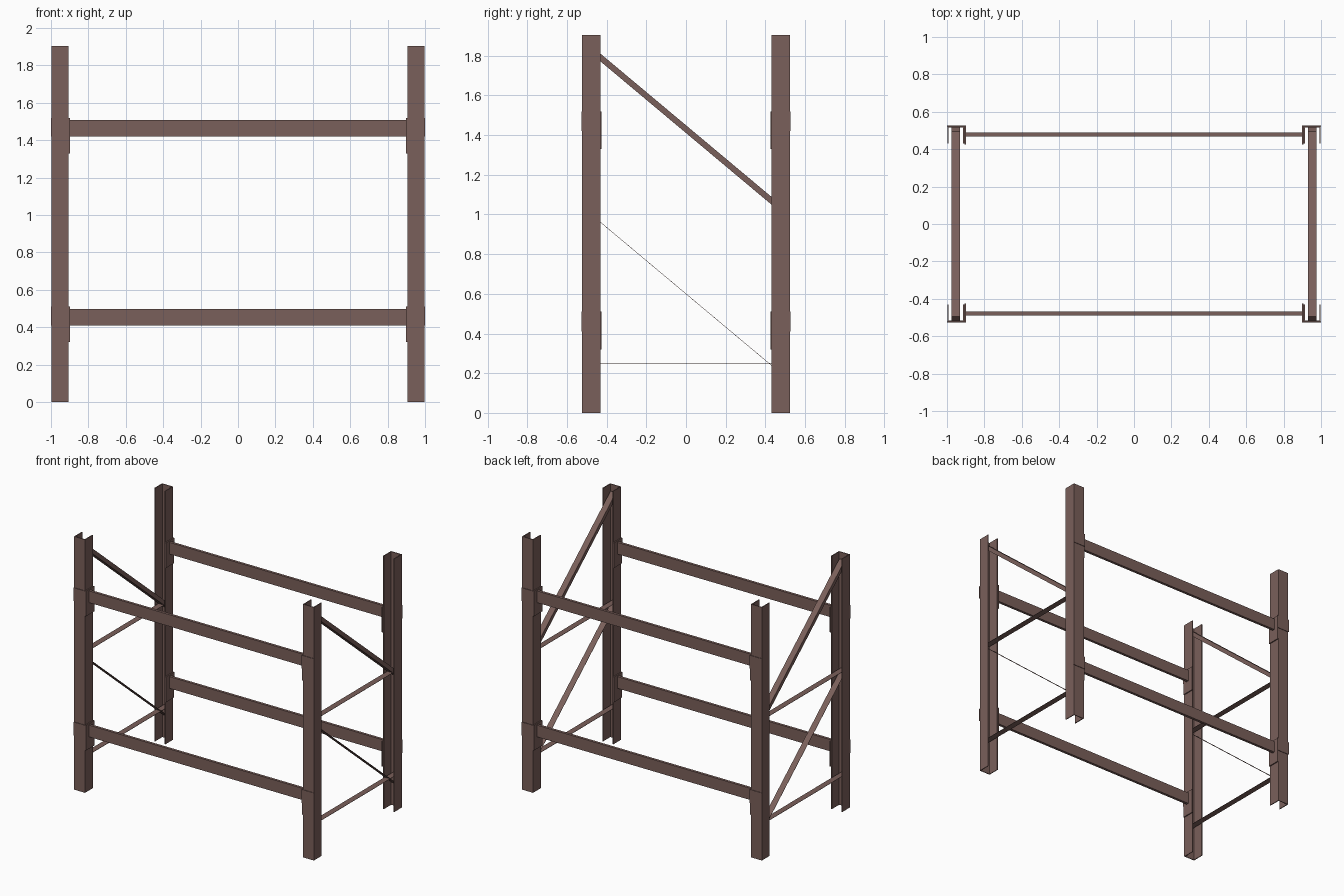
import bpy, bmesh, math
from mathutils import Matrix

if "Cube" in bpy.data.objects:
    bpy.data.objects.remove(bpy.data.objects["Cube"])

steel = bpy.data.materials.new("brown_painted_steel")
steel.diffuse_color = (0.195, 0.115, 0.103, 1)
steel.use_nodes = True
steel.node_tree.nodes["Principled BSDF"].inputs["Base Color"].default_value = steel.diffuse_color


def finish(name, bm):
    bmesh.ops.recalc_face_normals(bm, faces=bm.faces)
    mesh = bpy.data.meshes.new(name)
    bm.to_mesh(mesh)
    bm.free()
    mesh.materials.append(steel)
    obj = bpy.data.objects.new(name, mesh)
    bpy.context.collection.objects.link(obj)
    return obj


def box(name, x, y, z, tilt=0.0):
    """Box from three (low, high) ranges, tilted about its centre on x."""
    ranges = (x, y, z)
    size = [abs(b - a) for a, b in ranges]
    centre = [(a + b) / 2 for a, b in ranges]
    bm = bmesh.new()
    bmesh.ops.create_cube(bm, size=1, matrix=Matrix.Translation(centre)
                          @ Matrix.Rotation(tilt, 4, 'X')
                          @ Matrix.Diagonal((*size, 1)))
    return finish(name, bm)


def channel(name, sx, sy, height):
    """Upright U channel, open towards the middle of the frame."""
    x0, x1, y0, y1, t = 0.907, 0.998, 0.431, 0.523, 0.006
    profile = [(x0, y0), (x0, y1), (x1, y1), (x1, y0),
               (x1 - t, y0), (x1 - t, y1 - t), (x0 + t, y1 - t), (x0 + t, y0)]
    bm = bmesh.new()
    face = bm.faces.new([bm.verts.new((sx * x, sy * y, 0)) for x, y in profile])
    ext = bmesh.ops.extrude_face_region(bm, geom=[face])
    top = [v for v in ext["geom"] if isinstance(v, bmesh.types.BMVert)]
    bmesh.ops.translate(bm, verts=top, vec=(0, 0, height))
    return finish(name, bm)


LEVELS = {"lower": 0.51, "upper": 1.52}   # top edge of each beam bracket

for sx, side in ((-1, "left"), (1, "right")):
    for sy, end in ((-1, "front"), (1, "back")):
        # corner posts
        channel(f"{end}_{side}_post", sx, sy, 1.905)
        for level, top in LEVELS.items():
            # bracket: face plate outside the post, longer plate on its inner side
            tag = f"{end}_{side}_{level}"
            box(tag + "_bracket_face", (sx * 0.897, sx * 1.0),
                (sy * 0.522, sy * 0.527), (top - 0.10, top))
            box(tag + "_bracket_side", (sx * 0.899, sx * 0.907),
                (sy * 0.425, sy * 0.524), (top - 0.19, top))

    # side frame braces: one solid diagonal, the rest thin straps
    bx = (sx * 0.930, sx * 0.975)
    slope = math.atan2(-0.72, 0.86)
    half = 0.505 / math.cos(slope)
    box(f"{side}_upper_diagonal", bx, (-half, half), (1.415, 1.445), slope)
    box(f"{side}_lower_diagonal", bx, (-half, half), (0.599, 0.601), slope)
    for name, z in (("lower", 0.25), ("upper", 1.035)):
        box(f"{side}_{name}_cross_strap", bx, (-0.515, 0.515), (z - 0.001, z + 0.001))

# long beams between the posts
for sy, end in ((-1, "front"), (1, "back")):
    for level, top in LEVELS.items():
        box(f"{end}_{level}_beam", (-0.9, 0.9),
            (sy * 0.468, sy * 0.488), (top - 0.10, top - 0.012))
